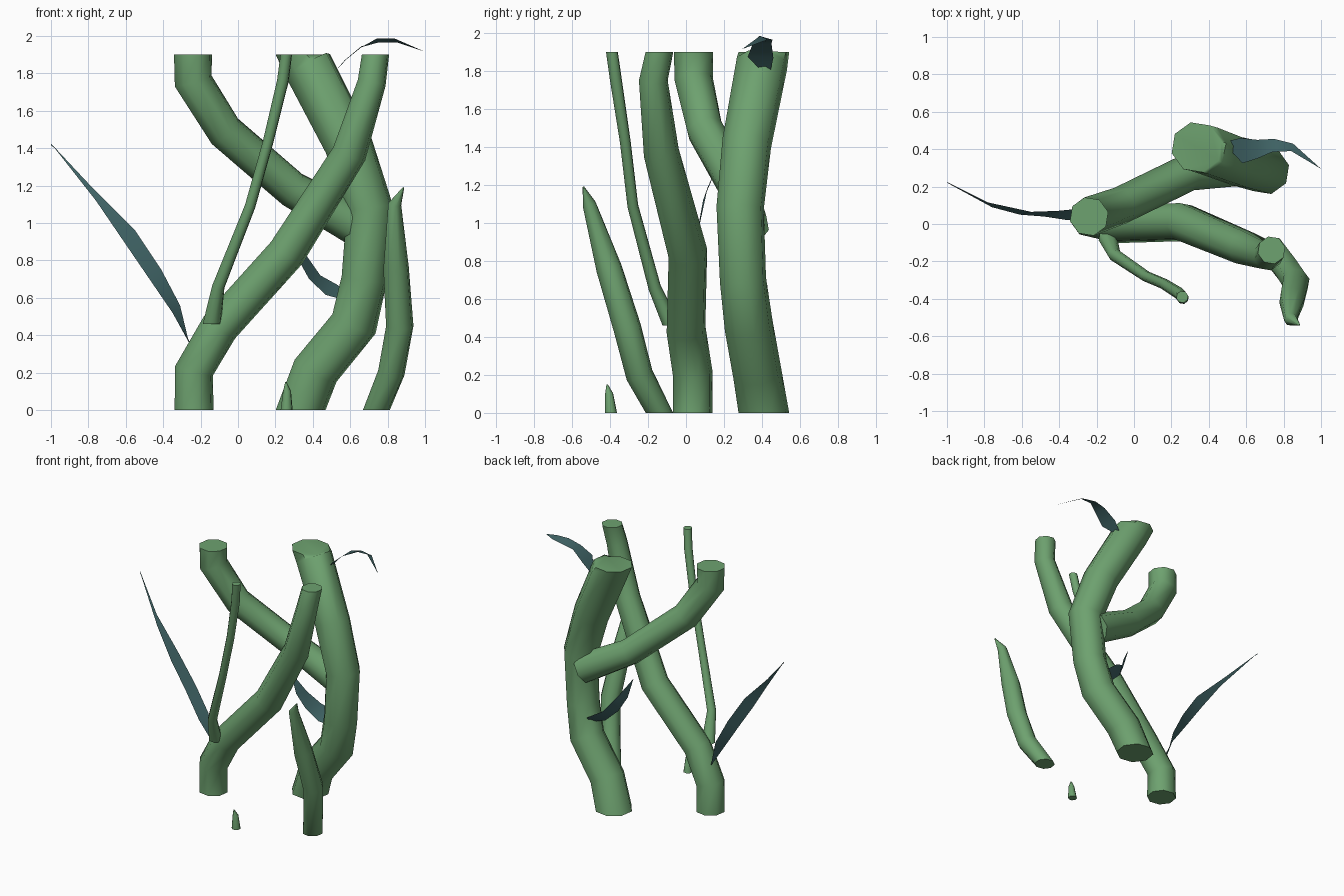
import bpy, bmesh, math
from mathutils import Vector

if "Cube" in bpy.data.objects:
    bpy.data.objects.remove(bpy.data.objects["Cube"])


def material(name, rgb):
    m = bpy.data.materials.new(name)
    m.diffuse_color = (*rgb, 1)
    m.use_nodes = True
    m.node_tree.nodes["Principled BSDF"].inputs["Base Color"].default_value = m.diffuse_color
    return m


GREEN = material("stem green", (0.155, 0.36, 0.16))
TEAL = material("leaf teal", (0.05, 0.125, 0.13))


def finish(bm, name, mat, angle):
    bmesh.ops.recalc_face_normals(bm, faces=bm.faces)
    me = bpy.data.meshes.new(name)
    bm.to_mesh(me)
    bm.free()
    me.materials.append(mat)
    ob = bpy.data.objects.new(name, me)
    bpy.context.collection.objects.link(ob)
    bpy.ops.object.select_all(action='DESELECT')
    ob.select_set(True)
    bpy.context.view_layer.objects.active = ob
    bpy.ops.object.shade_smooth_by_angle(angle=math.radians(angle))


def stem(name, path, flat_start=True, flat_end=True, sides=8):
    """Capped tube along (x, y, z, radius) points; flat ends are cut level."""
    pts = [Vector(p[:3]) for p in path]
    last = len(pts) - 1
    bm = bmesh.new()
    rings = []
    for i, p in enumerate(pts):
        a = (p - pts[i - 1]).normalized() if i else Vector()
        b = (pts[i + 1] - p).normalized() if i < last else Vector()
        t = (a + b).normalized()
        if (i == 0 and flat_start) or (i == last and flat_end):
            t = Vector((0, 0, 1)) if t.z > 0 else Vector((0, 0, -1))
        u = Vector((0, 1, 0)).cross(t).normalized()
        v = t.cross(u)
        ring = []
        for k in range(sides):
            w = 2 * math.pi * (k + 0.3) / sides
            ring.append(bm.verts.new(p + path[i][3] * (u * math.cos(w) + v * math.sin(w))))
        rings.append(ring)
    for r, s in zip(rings, rings[1:]):
        for k in range(sides):
            j = (k + 1) % sides
            bm.faces.new((r[k], r[j], s[j], s[k]))
    bm.faces.new(rings[0][::-1])
    bm.faces.new(rings[-1])
    finish(bm, name, GREEN, 50)


def leaf(name, rows, tip):
    """Curved blade between two edges, given as pairs of edge points."""
    bm = bmesh.new()
    vs = [[bm.verts.new(p) for p in row] for row in rows]
    for r, s in zip(vs, vs[1:]):
        bm.faces.new((r[0], r[1], s[1], s[0]))
    bm.faces.new((vs[-1][0], vs[-1][1], bm.verts.new(tip)))
    finish(bm, name, TEAL, 40)


# Thick bowed trunk at the back
stem("main_trunk", [
    (.335, .41, 0, .137), (.415, .375, .21, .13), (.62, .33, .46, .13),
    (.675, .30, .70, .125), (.705, .285, 1.08, .128), (.59, .32, 1.42, .132),
    (.375, .40, 1.84, .137), (.335, .41, 1.9, .137)])

# Stem crossing from lower left to upper right
stem("crossing_stem", [
    (-.235, .035, 0, .107), (-.235, .035, .21, .107), (-.1, 0, .44, .105),
    (.26, .01, .84, .105), (.595, -.13, 1.37, .095), (.715, -.172, 1.75, .078),
    (.735, -.14, 1.9, .075)])

# Its continuation, ending in a point
stem("pointed_shoot", [
    (.74, -.14, 0, .074), (.82, -.245, .2, .073), (.865, -.31, .45, .075),
    (.845, -.405, .76, .07), (.838, -.51, 1.1, .036), (.885, -.54, 1.19, .004)],
    flat_end=False)

# Branch leaving the trunk toward the upper left
stem("trunk_branch", [
    (.65, .325, .98, .115), (.29, .275, 1.18, .1), (-.07, .10, 1.49, .1),
    (-.24, .04, 1.76, .105), (-.24, .04, 1.9, .105)], flat_start=False)

# Thin vine and its stub at the ground
stem("thin_vine", [
    (-.14, -.075, .46, .05), (-.105, -.165, .66, .034), (.065, -.28, 1.09, .029),
    (.16, -.32, 1.43, .029), (.24, -.37, 1.76, .032), (.258, -.39, 1.9, .032)])
stem("vine_stub", [(.26, -.395, 0, .033), (.262, -.405, .1, .022),
                   (.256, -.415, .15, .004)])

# Leaves
leaf("left_leaf", [
    ((-.262, .07, .36), (-.255, .05, .36)),
    ((-.31, .08, .56), (-.35, .02, .52)),
    ((-.41, .07, .75), (-.48, .04, .71)),
    ((-.55, .065, .96), (-.61, .05, .9)),
    ((-.78, .115, 1.19), (-.76, .09, 1.12)),
    ((-1, .225, 1.425), (-.98, .21, 1.4))], (-1, .222, 1.415))
leaf("top_leaf", [
    ((.51, .40, 1.8), (.51, .445, 1.8)),
    ((.58, .325, 1.875), (.57, .46, 1.87)),
    ((.66, .35, 1.94), (.66, .45, 1.945)),
    ((.74, .385, 1.985), (.75, .455, 1.965)),
    ((.84, .39, 1.985), (.85, .43, 1.965))], (1, .295, 1.915))
leaf("back_leaf", [
    ((.60, .36, .58), (.60, .38, .62)),
    ((.47, .32, .615), (.53, .43, .67)),
    ((.38, .29, .70), (.44, .39, .72)),
    ((.32, .26, .81), (.37, .32, .82))], (.27, .26, .97))
